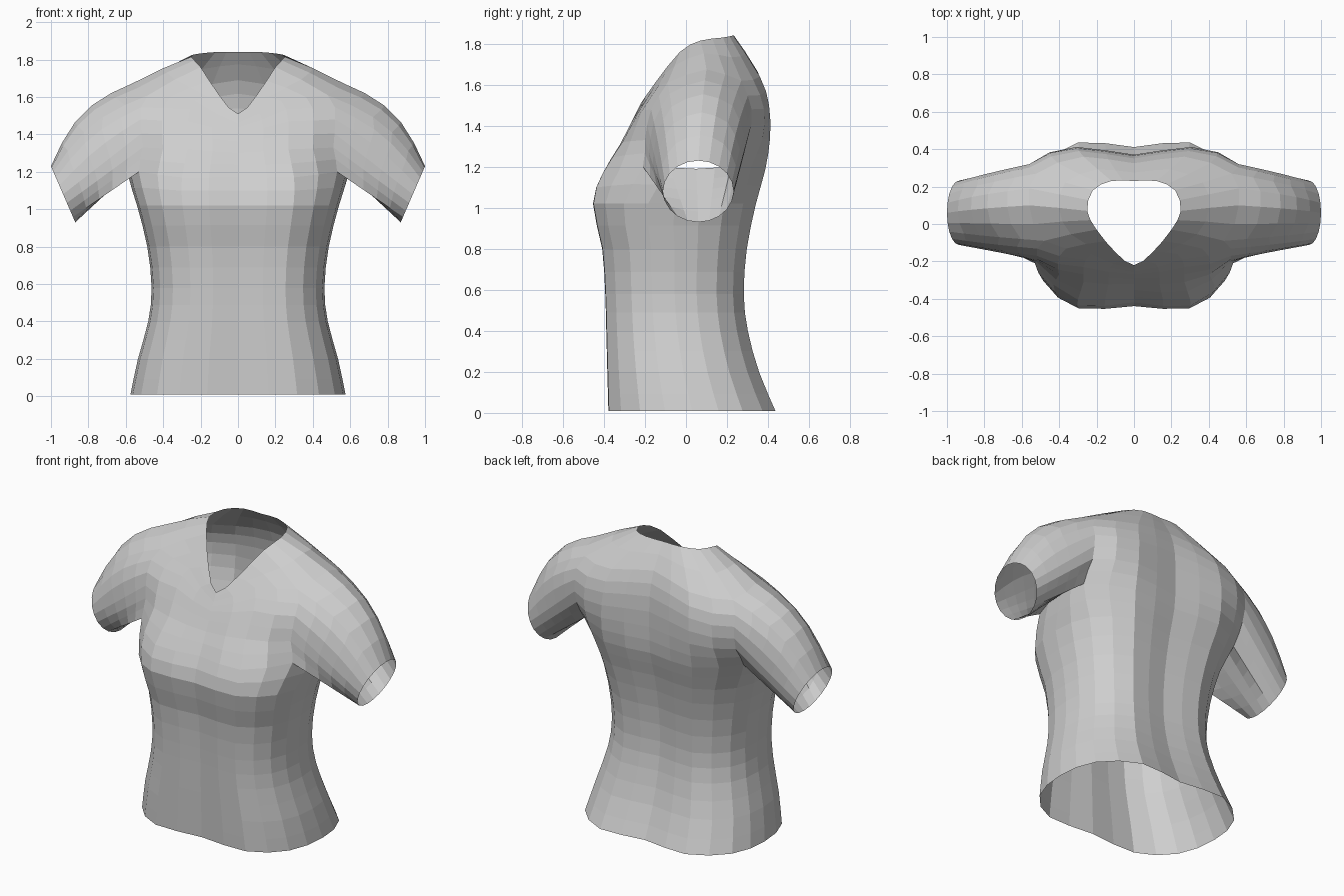
import bpy, bmesh, math
from mathutils import Vector

cube = bpy.data.objects.get("Cube")
if cube:
    bpy.data.objects.remove(cube)

fabric = bpy.data.materials.new("light_grey_fabric")
fabric.use_nodes = True
grey = (0.62, 0.62, 0.62, 1)
fabric.diffuse_color = grey
fabric.node_tree.nodes["Principled BSDF"].inputs["Base Color"].default_value = grey


def midpoint(a, b, c, d):
    """Smooth spline midpoint between b and c."""
    return (9 * (b + c) - a - d) / 16


def refine(items, closed):
    """Insert one spline point between each neighbouring pair."""
    n = len(items)
    pick = (lambda i: items[i % n]) if closed else (lambda i: items[max(0, min(n - 1, i))])
    out = []
    for i in range(n if closed else n - 1):
        out += [items[i], midpoint(*(pick(i + k) for k in (-1, 0, 1, 2)))]
    return out if closed else out + [items[-1]]


# Half cross-section of the waist, from front centre round to back centre
section = [(0, -.96), (.55, -.99), (.9, -.62), (1, 0), (.9, .6), (.52, .99), (0, .93)]
# Height, half width, front and back of the lower body
levels = [(.01, .575, -.38, .44), (.2, .535, -.385, .36), (.4, .48, -.39, .305),
          (.58, .462, -.395, .285), (.8, .485, -.41, .30), (1.02, .54, -.455, .345)]
rows = []
for z, w, front, back in levels:
    mid, depth = (front + back) / 2, (back - front) / 2
    rows.append([Vector((w * x, mid + depth * y, z)) for x, y in section])
armpit_row = len(rows)

# Upper body rows: armpit, chest, upper chest, shoulder, neckline
upper = [
    [(0, -.385, 1.17), (.3, -.405, 1.17), (.53, -.21, 1.2), (.59, .05, 1.19),
     (.56, .22, 1.2), (.31, .385, 1.18), (0, .36, 1.18)],
    [(0, -.32, 1.3), (.27, -.31, 1.32), (.51, -.2, 1.33), (.6, .06, 1.35),
     (.56, .3, 1.33), (.31, .41, 1.34), (0, .37, 1.35)],
    [(0, -.27, 1.41), (.27, -.23, 1.47), (.52, -.17, 1.48), (.6, .08, 1.55),
     (.56, .32, 1.48), (.3, .405, 1.5), (0, .365, 1.54)],
    [(0, -.245, 1.46), (.23, -.16, 1.58), (.48, -.09, 1.61), (.56, .1, 1.675),
     (.52, .27, 1.62), (.27, .36, 1.64), (0, .325, 1.69)],
    [(0, -.22, 1.51), (.1, -.15, 1.61), (.2, -.03, 1.76), (.25, .07, 1.815),
     (.22, .18, 1.83), (.12, .23, 1.84), (0, .23, 1.84)],
]
rows += [[Vector(p) for p in row] for row in upper]

# Mirror each half row to a full loop, then smooth the grid both ways
loops = []
for half in rows:
    other = [Vector((-p.x, p.y, p.z)) for p in half[-2:0:-1]]
    loops.append(refine(half + other, True))
columns = [refine(list(col), False) for col in zip(*loops)]
count, height = len(columns), len(columns[0])

bm = bmesh.new()
grid = [[bm.verts.new(p) for p in col] for col in columns]
low, high = armpit_row * 2, armpit_row * 2 + 6   # armhole rows
side = count // 4
sides = (side, count - side)                     # column under each arm

# Body panels, leaving both armholes open
for c in range(count):
    for r in range(height - 1):
        in_arm = any(s - 2 <= c < s + 2 for s in sides)
        if in_arm and low <= r < high:
            continue
        n = (c + 1) % count
        bm.faces.new((grid[c][r], grid[n][r], grid[n][r + 1], grid[c][r + 1]))

# Sleeves, blended from each armhole to a round cuff
for s, sign in zip(sides, (1, -1)):
    def at(k, r):
        return grid[s + sign * k][r]
    ring = [at(k, low) for k in (0, -1)]
    ring += [at(-2, r) for r in range(low, high)]
    ring += [at(k, high) for k in range(-2, 2)]
    ring += [at(2, r) for r in range(high, low, -1)]
    ring += [at(k, low) for k in (2, 1)]
    n = len(ring)
    start = [v.co.copy() for v in ring]
    steps = 5
    for step in range(1, steps + 1):
        t = step / steps
        new = []
        for i, p in enumerate(start):
            a = math.tau * i / n
            up, across = -math.cos(a), -math.sin(a)
            cuff = Vector((sign * (.935 + .065 * up), .06 + .172 * across, 1.08 + .15 * up))
            bulge = math.sin(math.pi * t) * max(0, up)
            offset = Vector((sign * .05, 0, .06)) * bulge
            new.append(bm.verts.new(p.lerp(cuff, t) + offset))
        for i in range(n):
            j = (i + 1) % n
            bm.faces.new((ring[i], ring[j], new[j], new[i]))
        ring = new

bmesh.ops.recalc_face_normals(bm, faces=bm.faces[:])
# Make sure the cloth faces outward
front_face = min(bm.faces, key=lambda f: f.calc_center_median().y)
if front_face.normal.y > 0:
    bmesh.ops.reverse_faces(bm, faces=bm.faces[:])

mesh = bpy.data.meshes.new("shirt")
bm.to_mesh(mesh)
bm.free()
mesh.materials.append(fabric)
shirt = bpy.data.objects.new("shirt", mesh)
bpy.context.collection.objects.link(shirt)
